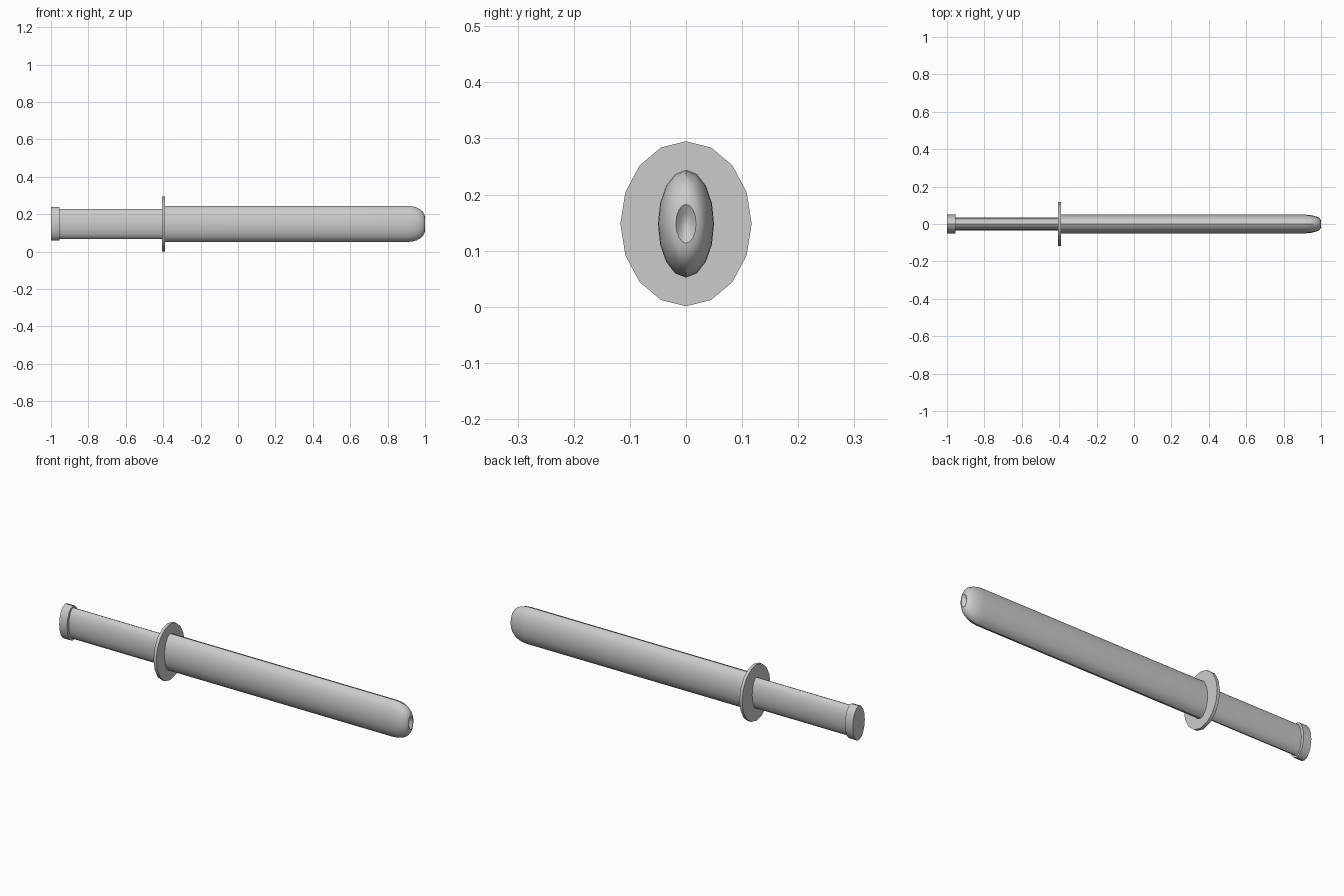
import bpy, bmesh
from math import cos, sin, pi, radians

cube = bpy.data.objects.get("Cube")
if cube:
    bpy.data.objects.remove(cube)

SIDES = 16
AXIS_Z = 0.148

grey = bpy.data.materials.new("plain grey")
grey.use_nodes = True
colour = (0.6, 0.6, 0.6, 1)
grey.diffuse_color = colour
grey.node_tree.nodes["Principled BSDF"].inputs["Base Color"].default_value = colour


def oval_part(name, half_y, half_z, profile):
    """Loft oval rings along x; profile holds (x, scale) pairs, ends are capped."""
    bm = bmesh.new()
    rings = []
    for x, s in profile:
        rings.append([bm.verts.new((x, s * half_y * sin(2 * pi * i / SIDES),
                                    AXIS_Z + s * half_z * cos(2 * pi * i / SIDES)))
                      for i in range(SIDES)])
    for a, b in zip(rings, rings[1:]):
        for i in range(SIDES):
            j = (i + 1) % SIDES
            bm.faces.new((a[i], a[j], b[j], b[i]))
    bm.faces.new(rings[0])
    bm.faces.new(rings[-1])
    bmesh.ops.recalc_face_normals(bm, faces=bm.faces)
    mesh = bpy.data.meshes.new(name)
    bm.to_mesh(mesh)
    bm.free()
    mesh.materials.append(grey)
    obj = bpy.data.objects.new(name, mesh)
    bpy.context.collection.objects.link(obj)
    bpy.ops.object.select_all(action="DESELECT")
    obj.select_set(True)
    bpy.context.view_layer.objects.active = obj
    bpy.ops.object.shade_smooth_by_angle(angle=radians(35))
    return obj


# Pommel, grip and guard
oval_part("pommel", 0.05, 0.09, [(-1, 1), (-0.955, 1)])
oval_part("grip", 0.034, 0.081, [(-0.96, 1), (-0.4, 1)])
oval_part("guard", 0.117, 0.147, [(-0.407, 1), (-0.391, 1)])

# Blade with a rounded nose and a small dimple at its tip
nose = [(0.91 + 0.09 * sin(t), 0.36 + 0.64 * cos(t))
        for t in (k * pi / 12 for k in range(7))]
dimple = [(0.99, 0.2), (0.985, 0.05)]
oval_part("blade", 0.05, 0.096, [(-0.395, 1)] + nose + dimple)
